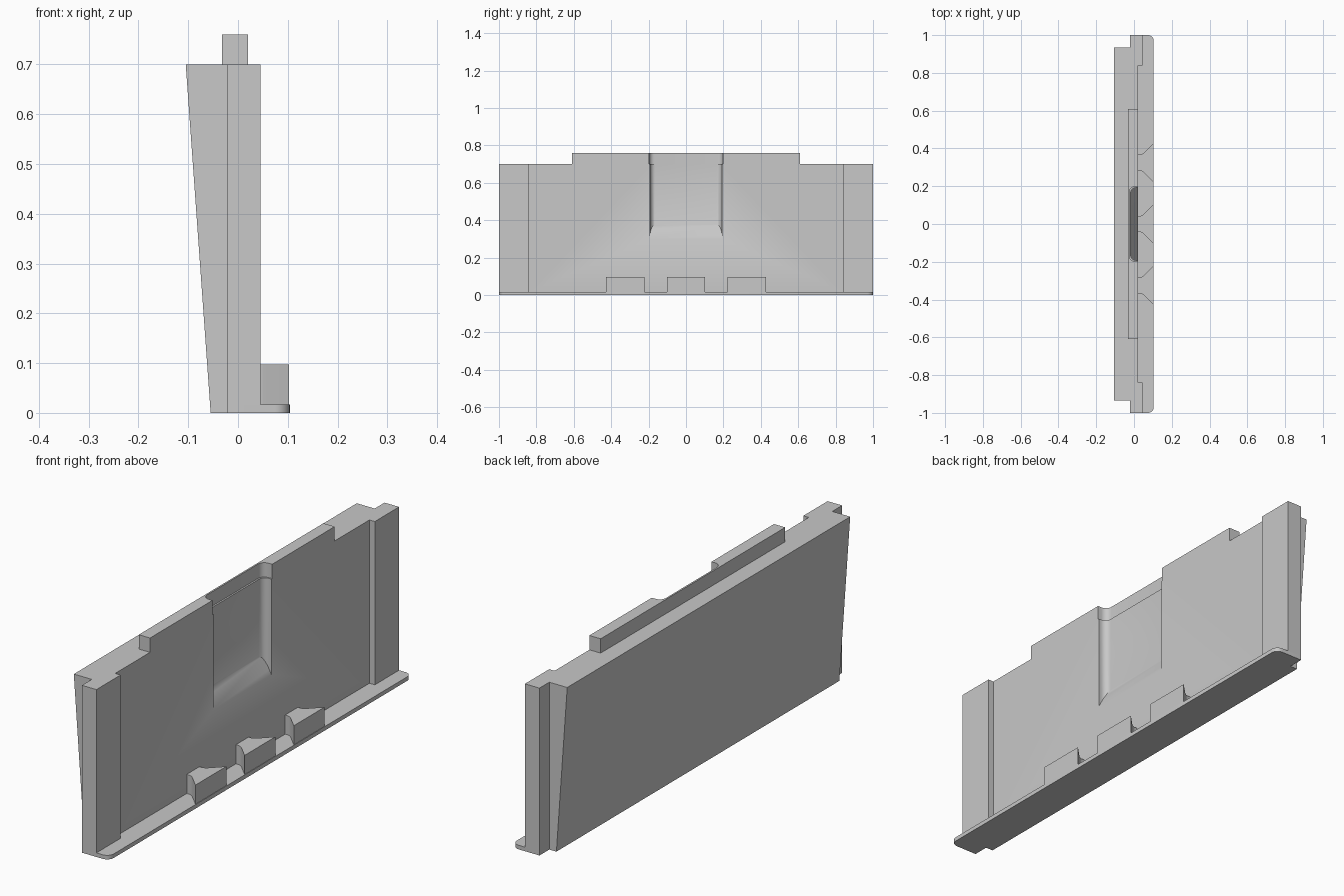
import bpy, bmesh
from math import sin, cos, pi, radians
from mathutils import Vector

if "Cube" in bpy.data.objects:
    bpy.data.objects.remove(bpy.data.objects["Cube"])

grey = bpy.data.materials.new("light grey")
grey.use_nodes = True
grey.diffuse_color = (0.58, 0.58, 0.58, 1)
grey.node_tree.nodes["Principled BSDF"].inputs["Base Color"].default_value = grey.diffuse_color


def prism(name, outline, low, high, axis="z", cut=None):
    """Extrude an outline along z (xy points) or along y (xz points)."""
    def place(p, h):
        return (p[0], p[1], h) if axis == "z" else (p[0], h, p[1])
    bm = bmesh.new()
    a = [bm.verts.new(place(p, low)) for p in outline]
    b = [bm.verts.new(place(p, high)) for p in outline]
    bm.faces.new(a)
    bm.faces.new(b)
    n = len(a)
    for i in range(n):
        bm.faces.new((a[i], a[(i + 1) % n], b[(i + 1) % n], b[i]))
    if cut:
        # slice off the lower end and cap it
        res = bmesh.ops.bisect_plane(bm, geom=bm.verts[:] + bm.edges[:] + bm.faces[:],
                                     plane_co=cut[0], plane_no=cut[1], clear_inner=True)
        edges = [e for e in res["geom_cut"] if isinstance(e, bmesh.types.BMEdge)]
        bmesh.ops.contextual_create(bm, geom=edges)
    bmesh.ops.recalc_face_normals(bm, faces=bm.faces[:])
    mesh = bpy.data.meshes.new(name)
    bm.to_mesh(mesh)
    bm.free()
    mesh.materials.append(grey)
    obj = bpy.data.objects.new(name, mesh)
    bpy.context.collection.objects.link(obj)
    return obj


def carve(obj, cutter):
    """Subtract the cutter and discard it."""
    mod = obj.modifiers.new("pocket", "BOOLEAN")
    mod.operation = "DIFFERENCE"
    mod.solver = "EXACT"
    mod.object = cutter
    bpy.context.view_layer.update()
    graph = bpy.context.evaluated_depsgraph_get()
    mesh = bpy.data.meshes.new_from_object(obj.evaluated_get(graph))
    obj.modifiers.clear()
    obj.data = mesh
    bpy.data.objects.remove(cutter)


def mirrored(half):
    """Complete an outline across y = 0."""
    return half + [(x, -y) for x, y in reversed(half)]


def arc(cx, cy, r, start, end, steps=8):
    return [(cx + r * cos(start + (end - start) * i / steps),
             cy + r * sin(start + (end - start) * i / steps)) for i in range(steps + 1)]


FACE, BACK = 0.02, -0.022
BASE, TOP, CREST = 0.017, 0.70, 0.76


def pocket_outline(depth, half_width, r=0.028):
    return mirrored([(0.2, half_width)] + arc(depth + r, half_width - r, r, pi / 2, pi))


# Main wall with an end post on each side
wall = prism("wall", mirrored([(BACK, 1), (0.045, 1), (0.045, 0.84), (FACE, 0.84)]), BASE, TOP)
slope = (Vector((FACE, 0, 0.30)), Vector((0.075, 0, 0.038)).normalized())
carve(wall, prism("wall_cutter", pocket_outline(-0.018, 0.192), 0.1, 0.9, cut=slope))

# Crest strip along the top, hollowed by the same pocket
crest = prism("crest_strip", mirrored([(-0.032, 0.61), (FACE, 0.61)]), TOP, CREST)
carve(crest, prism("crest_cutter", pocket_outline(-0.025, 0.197), 0.5, 0.9))

# Leaning back panel
panel = prism("back_panel", [(-0.055, 0), (BACK, 0), (BACK, TOP), (-0.105, TOP)],
              -0.935, 0.935, axis="y")

# Foot flange with rounded outer corners
foot = prism("foot_flange", mirrored([(BACK, 1)] + arc(0.074, 0.97, 0.03, pi / 2, 0)), 0, BASE)

# Three flared teeth on the flange
parts = [wall, crest, panel, foot]
side = [(FACE, 0.042), (0.032, 0.042), (0.042, 0.045), (0.051, 0.051), (0.102, 0.102)]
for label, centre in (("front", -0.325), ("middle", 0), ("rear", 0.325)):
    outline = [(x, y + centre) for x, y in mirrored(side)]
    parts.append(prism(label + "_tooth", outline, BASE, 0.097))

# Smooth curved walls, keep the edges crisp
bpy.ops.object.select_all(action="DESELECT")
for obj in parts:
    obj.select_set(True)
bpy.context.view_layer.objects.active = wall
bpy.ops.object.shade_smooth_by_angle(angle=radians(30))
